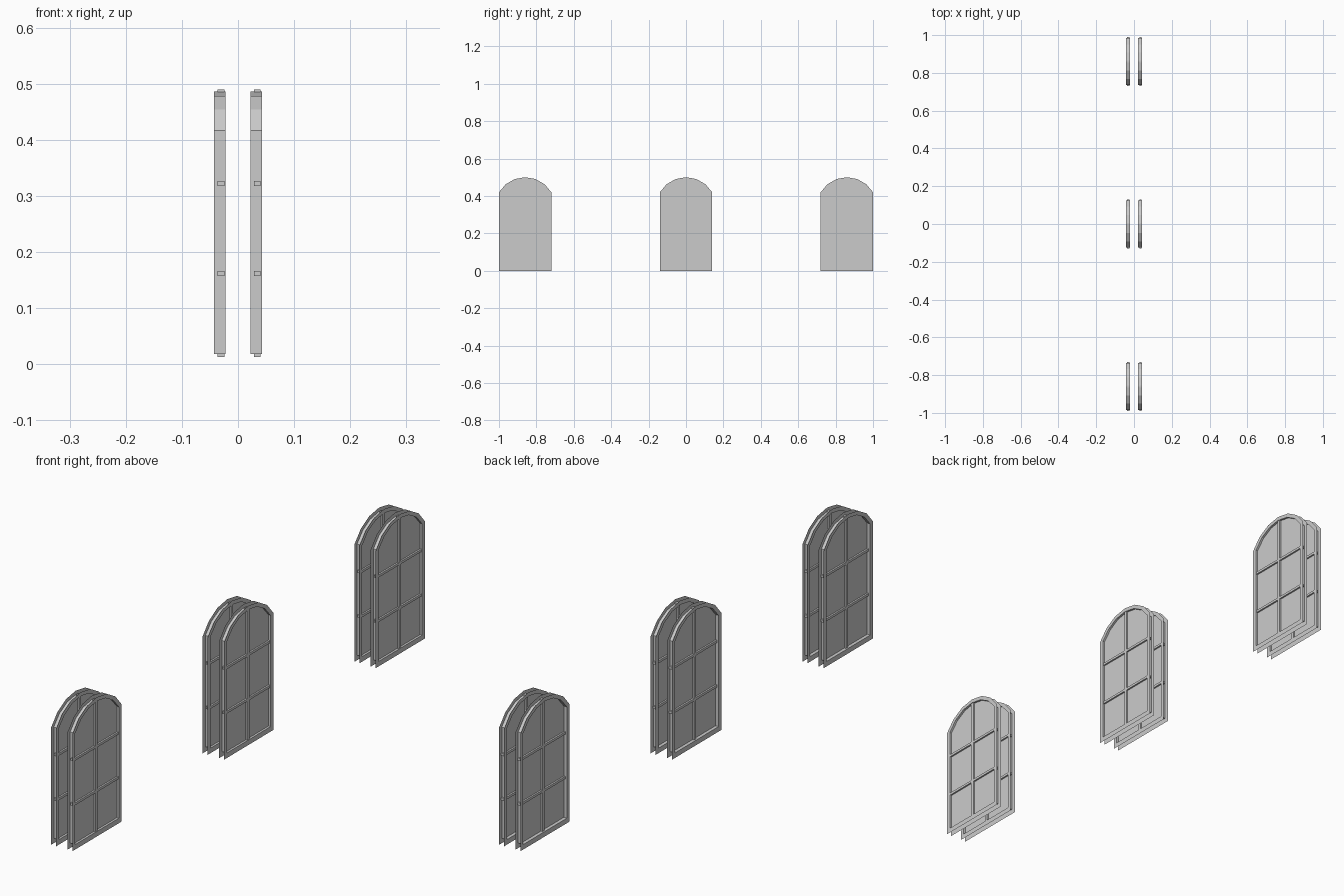
import bpy, bmesh, math

if "Cube" in bpy.data.objects:
    bpy.data.objects.remove(bpy.data.objects["Cube"])

W, SPRING, TOP = 0.14, 0.42, 0.50          # outer half width, arch spring, crown


def arch(half, bottom, spring, top, seg=6):
    """Closed (y, z) outline of a window with a faceted segmental arch."""
    rise = top - spring
    r = (half * half + rise * rise) / (2 * rise)
    a = math.asin(half / r)
    pts = [(-half, bottom), (half, bottom)]
    for i in range(seg + 1):
        t = a - 2 * a * i / seg
        pts.append((r * math.sin(t), top - r + r * math.cos(t)))
    return pts


OUTER = arch(W, 0.0, SPRING, TOP)
INNER = arch(0.124, 0.018, 0.417, 0.486)


def finish(bm, name, loc):
    me = bpy.data.meshes.new(name)
    bm.to_mesh(me)
    bm.free()
    ob = bpy.data.objects.new(name, me)
    ob.location = loc
    bpy.context.collection.objects.link(ob)
    return ob


def ring(bm, pts, x):
    return [bm.verts.new((x, y, z)) for y, z in pts]


def frame(loc):
    # two flat casings joined by the inner reveal, open on the outside
    bm = bmesh.new()
    loops = [ring(bm, OUTER, -0.01), ring(bm, INNER, -0.01),
             ring(bm, INNER, 0.01), ring(bm, OUTER, 0.01)]
    n = len(OUTER)
    for a, b in zip(loops, loops[1:]):
        for i in range(n):
            j = (i + 1) % n
            bm.faces.new((a[i], a[j], b[j], b[i]))
    bmesh.ops.recalc_face_normals(bm, faces=bm.faces)
    # casing on the +x side must face +x
    bm.faces.ensure_lookup_table()
    bm.normal_update()
    if bm.faces[-1].normal.x < 0:
        bmesh.ops.reverse_faces(bm, faces=bm.faces)
    finish(bm, "window_frame", loc)


def glass(loc):
    bm = bmesh.new()
    bm.faces.new(ring(bm, INNER, 0.002))
    finish(bm, "window_pane", loc)


def bars(loc):
    # one upright and two cross bars, ends buried in the frame
    bm = bmesh.new()
    for cy, cz, sy, sz in ((0, 0.2515, 0.012, 0.477),
                           (0, 0.162, 0.26, 0.009),
                           (0, 0.322, 0.26, 0.009)):
        vs = bmesh.ops.create_cube(bm, size=1)["verts"]
        bmesh.ops.scale(bm, vec=(0.012, sy, sz), verts=vs)
        bmesh.ops.translate(bm, vec=(0.002, cy, cz), verts=vs)
    finish(bm, "glazing_bars", loc)


# three windows in a row, each with an inner and outer layer
for y in (-0.86, 0.0, 0.86):
    for x in (-0.0325, 0.0325):
        for part in (frame, glass, bars):
            part((x, y, 0))
